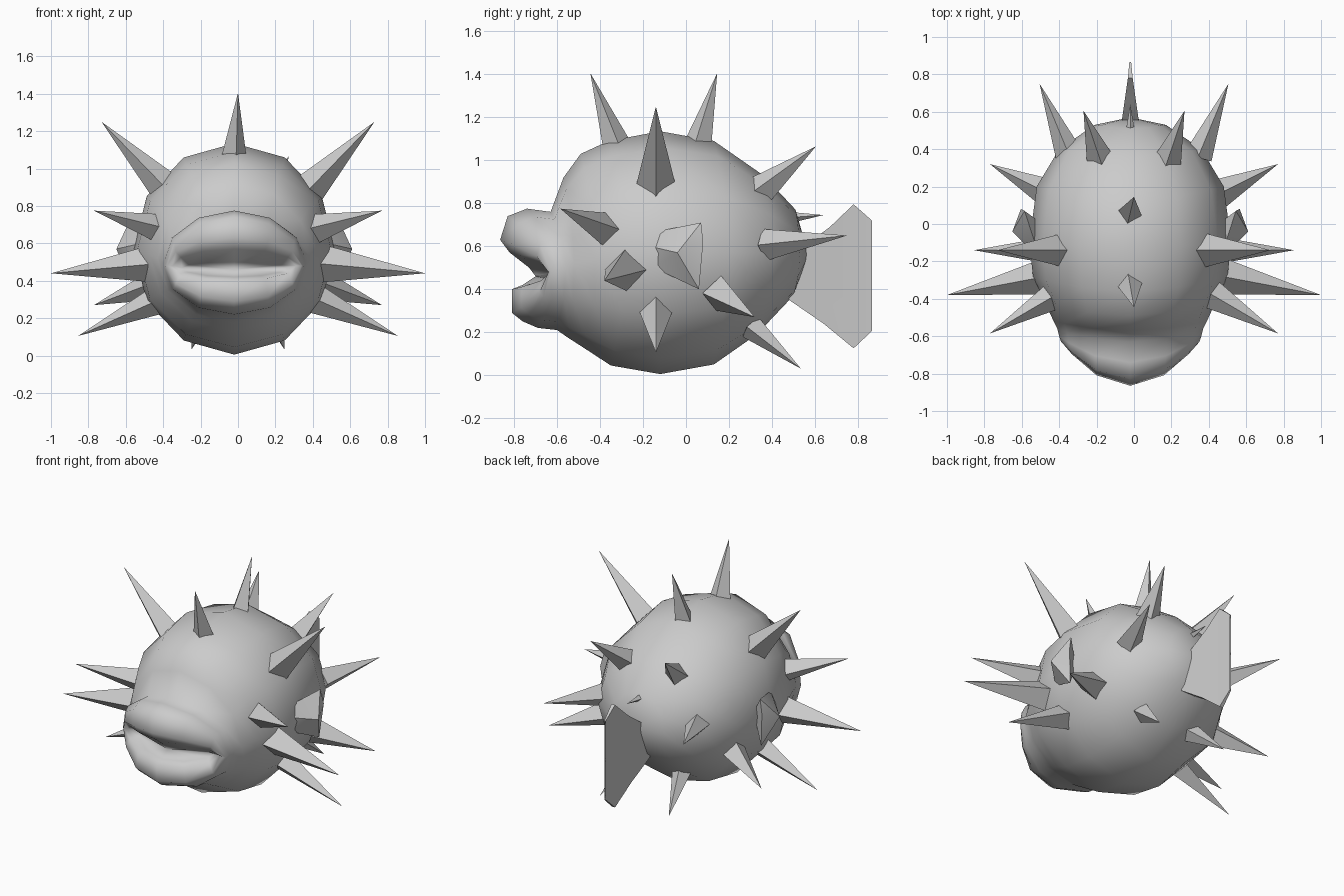
import bpy, bmesh
from math import sin, cos, pi
from mathutils import Vector

cube = bpy.data.objects.get("Cube")
if cube:
    bpy.data.objects.remove(cube)

GREY = (0.6, 0.6, 0.6, 1)
mat = bpy.data.materials.new("plain grey")
mat.use_nodes = True
mat.diffuse_color = GREY
mat.node_tree.nodes["Principled BSDF"].inputs["Base Color"].default_value = GREY

MID = -0.02   # centre line of the body


def finish(name, bm, angle):
    bmesh.ops.recalc_face_normals(bm, faces=bm.faces)
    mesh = bpy.data.meshes.new(name)
    bm.to_mesh(mesh)
    bm.free()
    mesh.materials.append(mat)
    obj = bpy.data.objects.new(name, mesh)
    bpy.context.collection.objects.link(obj)
    bpy.ops.object.select_all(action='DESELECT')
    obj.select_set(True)
    bpy.context.view_layer.objects.active = obj
    bpy.ops.object.shade_smooth_by_angle(angle=angle)
    return obj


# Body: rings from tail to mouth; each gives the top (y, z), side (y, x, z), bottom (y, z)
rings = [
    ((.51, .77), (.53, .19, .56), (.50, .37)),
    ((.36, .93), (.40, .38, .57), (.33, .19)),
    ((.13, 1.09), (.20, .50, .57), (.13, .05)),
    ((-.12, 1.135), (-.10, .54, .57), (-.12, .005)),
    ((-.36, 1.09), (-.28, .52, .56), (-.35, .045)),
    ((-.49, 1.03), (-.42, .455, .54), (-.48, .13)),
    ((-.57, .92), (-.52, .41, .52), (-.55, .175)),
    ((-.63, .76), (-.56, .39, .50), (-.60, .21)),
    ((-.74, .775), (-.60, .38, .49), (-.69, .22)),
    ((-.83, .74), (-.63, .37, .48), (-.76, .25)),
    ((-.865, .63), (-.64, .36, .48), (-.81, .29)),
    ((-.82, .57), (-.63, .33, .48), (-.81, .40)),
    ((-.73, .50), (-.60, .28, .47), (-.76, .42)),
]
SIDES = 12
bm = bmesh.new()
loops = []
for top, side, bottom in rings:
    loop = []
    for i in range(SIDES):
        c, s = cos(2 * pi * i / SIDES), sin(2 * pi * i / SIDES)
        end = top if s > 0 else bottom
        loop.append(bm.verts.new((MID + side[1] * c,
                                  side[0] + (end[0] - side[0]) * s * s,
                                  side[2] + (end[1] - side[2]) * abs(s))))
    loops.append(loop)
for a, b in zip(loops, loops[1:]):
    for i in range(SIDES):
        j = (i + 1) % SIDES
        bm.faces.new((a[i], a[j], b[j], b[i]))
for loop, tip in ((loops[0], (MID, .57, .56)), (loops[-1], (MID, -.70, .46))):
    pole = bm.verts.new(tip)
    for i in range(SIDES):
        bm.faces.new((loop[i], loop[(i + 1) % SIDES], pole))
finish("body", bm, pi)

# Tail fin: wedge that thins toward the notched rear edge
outline = [(.46, .50), (.55, .60), (.67, .69), (.78, .795), (.865, .72), (.79, .58),
           (.86, .46), (.785, .34), (.865, .205), (.78, .125), (.64, .24), (.48, .35)]
bm = bmesh.new()
left, right = [], []
for y, z in outline:
    half = max(.005, .05 * (.87 - y) / .35)
    left.append(bm.verts.new((MID + half, y, z)))
    right.append(bm.verts.new((MID - half, y, z)))
for side in (left, right):
    bmesh.ops.triangulate(bm, faces=[bm.faces.new(side)])
for i in range(len(outline)):
    j = (i + 1) % len(outline)
    bm.faces.new((left[i], left[j], right[j], right[i]))
finish("tail_fin", bm, .6)

# Side fins: shallow bulged plates
fin = [(.50, -.17, .60), (.50, -.13, .67), (.565, .07, .71), (.585, .08, .62),
       (.565, .06, .40), (.50, -.15, .50), (.63, -.04, .57), (.47, 0, .57)]
for label, sign in (("left", 1), ("right", -1)):
    bm = bmesh.new()
    for x, y, z in fin:
        bm.verts.new((MID + sign * x, y, z))
    bmesh.ops.convex_hull(bm, input=bm.verts)
    finish(label + "_side_fin", bm, .5)


# Spines: four-sided pyramids from base to tip
def spine(name, base, tip, radius):
    base, tip = Vector(base), Vector(tip)
    along = tip - base
    base = base - along.normalized() * .04
    along = tip - base
    bm = bmesh.new()
    bmesh.ops.create_cone(bm, cap_ends=True, segments=4, radius1=radius, radius2=0,
                          depth=along.length)
    bmesh.ops.remove_doubles(bm, verts=bm.verts, dist=.0005)
    bmesh.ops.rotate(bm, verts=bm.verts, matrix=along.to_track_quat('Z', 'Y').to_matrix())
    bmesh.ops.translate(bm, verts=bm.verts, vec=(base + tip) / 2)
    finish(name, bm, .5)


spine("front_top_spine", (MID, -.33, 1.09), (0, -.445, 1.405), .07)
spine("rear_top_spine", (MID, .06, 1.09), (0, .145, 1.405), .07)
spine("tail_spine", (MID, .50, .735), (MID, .64, .745), .03)

paired = [
    ("upper_spine", (.41, -.14, .92), (.73, -.14, 1.25), .09),
    ("lower_spine", (.42, -.14, .30), (.855, -.14, .105), .085),
    ("middle_spine", (.47, -.28, .49), (1, -.38, .44), .105),
    ("cheek_spine", (.42, -.38, .68), (.77, -.585, .775), .085),
    ("flank_spine", (.47, .17, .37), (.77, .32, .27), .085),
    ("rear_spine", (.36, .40, .61), (.505, .75, .65), .075),
    ("rear_upper_spine", (.19, .37, .88), (.27, .605, 1.065), .075),
    ("rear_lower_spine", (.19, .33, .20), (.25, .535, .03), .06),
]
for name, base, tip, radius in paired:
    for label, sign in (("left", 1), ("right", -1)):
        spine(f"{label}_{name}", (sign * base[0], *base[1:]),
              (sign * tip[0], *tip[1:]), radius)
